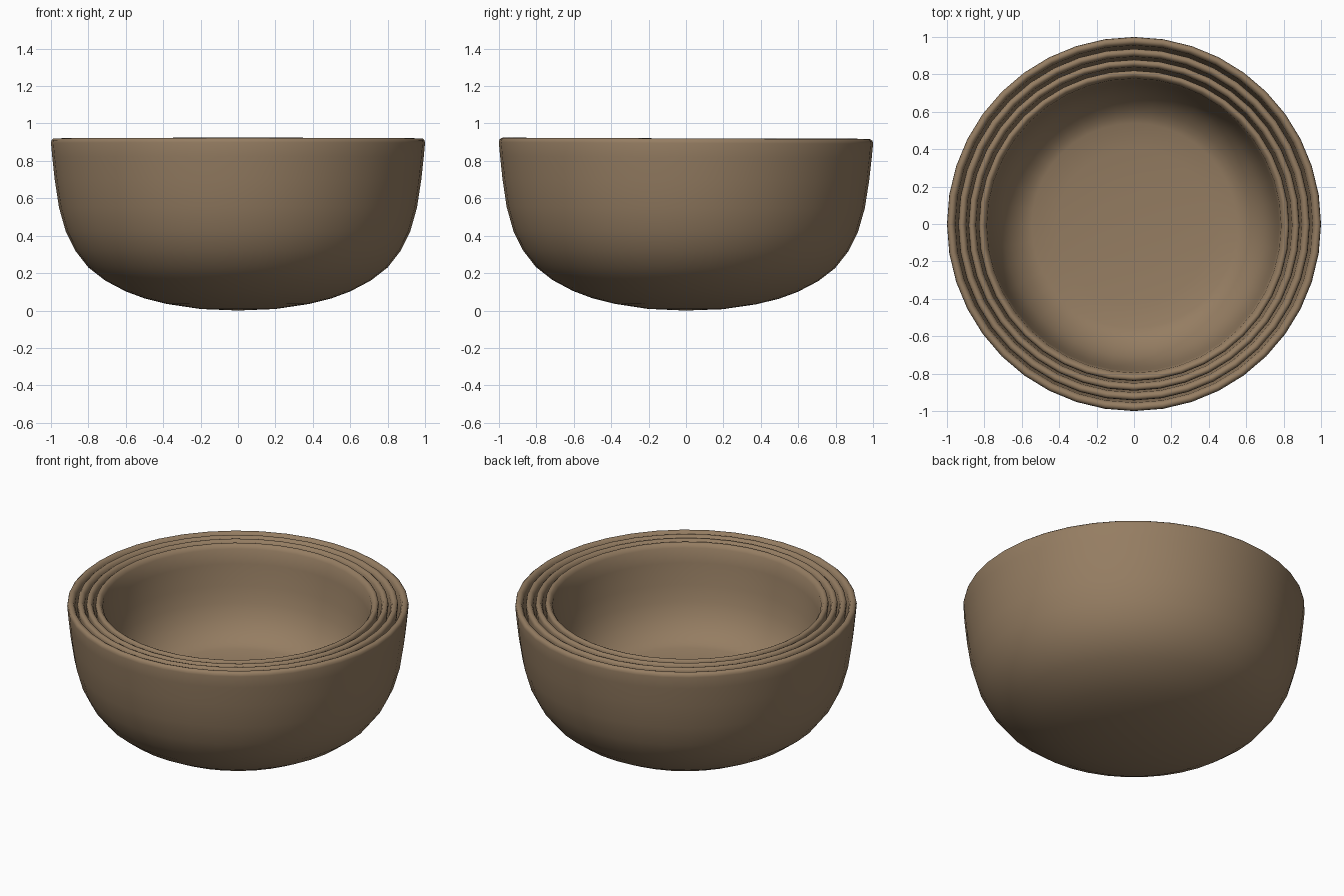
import bpy
import bmesh
import math

cube = bpy.data.objects.get("Cube")
if cube:
    bpy.data.objects.remove(cube, do_unlink=True)

SIDES = 40
RIM_HEIGHT = 0.92

# One earthy brown for every bowl
clay = bpy.data.materials.new("warm_brown_clay")
clay.use_nodes = True
colour = (0.30, 0.205, 0.122, 1)
clay.diffuse_color = colour
shader = clay.node_tree.nodes["Principled BSDF"]
shader.inputs["Base Color"].default_value = colour
shader.inputs["Roughness"].default_value = 0.7

# Outer wall from the base up to the rim, as radius and height above the base
OUTER = [(0, 0), (0.2, 0.008), (0.38, 0.035), (0.5, 0.065), (0.6, 0.102),
         (0.71, 0.16), (0.8, 0.23), (0.87, 0.32), (0.92, 0.42),
         (0.957, 0.55), (0.98, 0.7), (0.993, 0.82), (1, 0.895)]
# Rounded lip
LIP = [(0.997, 0.91), (0.987, 0.919), (0.976, 0.92), (0.965, 0.915)]
# Inside of the smallest bowl, from lip to shallow dished floor
DISHED = [(0.948, 0.89), (0.935, 0.78), (0.912, 0.62), (0.885, 0.5),
          (0.845, 0.405), (0.795, 0.335), (0.745, 0.287), (0.7, 0.258),
          (0.66, 0.244), (0.5, 0.224), (0.25, 0.212), (0, 0.208)]


def shell_inside(factor):
    """Inner wall parallel to the outer wall, from lip to floor."""
    return [(r * factor, RIM_HEIGHT - (RIM_HEIGHT - z) * factor)
            for r, z in reversed(OUTER)]


def make_bowl(name, inside, scale, shift, tilt):
    """Revolve the profile about z, with the origin at the rim centre."""
    bm = bmesh.new()
    points = [bm.verts.new((r, 0, z - RIM_HEIGHT)) for r, z in OUTER + LIP + inside]
    edges = [bm.edges.new(pair) for pair in zip(points, points[1:])]
    bmesh.ops.spin(bm, geom=points + edges, cent=(0, 0, 0), axis=(0, 0, 1),
                   angle=math.tau, steps=SIDES, use_merge=True)
    bmesh.ops.remove_doubles(bm, verts=bm.verts, dist=0.0005)
    bmesh.ops.recalc_face_normals(bm, faces=bm.faces)
    for face in bm.faces:
        face.smooth = True
    mesh = bpy.data.meshes.new(name)
    bm.to_mesh(mesh)
    bm.free()
    mesh.materials.append(clay)
    bowl = bpy.data.objects.new(name, mesh)
    bowl.scale = (scale, scale, scale)
    bowl.location = (0, shift, RIM_HEIGHT)
    bowl.rotation_euler.x = tilt
    bpy.context.collection.objects.link(bowl)


# Four bowls nested with their rims level
make_bowl("largest_bowl", shell_inside(0.955), 1.0, 0, -0.004)
make_bowl("large_bowl", shell_inside(0.955), 0.94, -0.003, -0.002)
make_bowl("medium_bowl", shell_inside(0.955), 0.885, -0.006, 0)
make_bowl("small_bowl", DISHED, 0.83, -0.009, 0)
